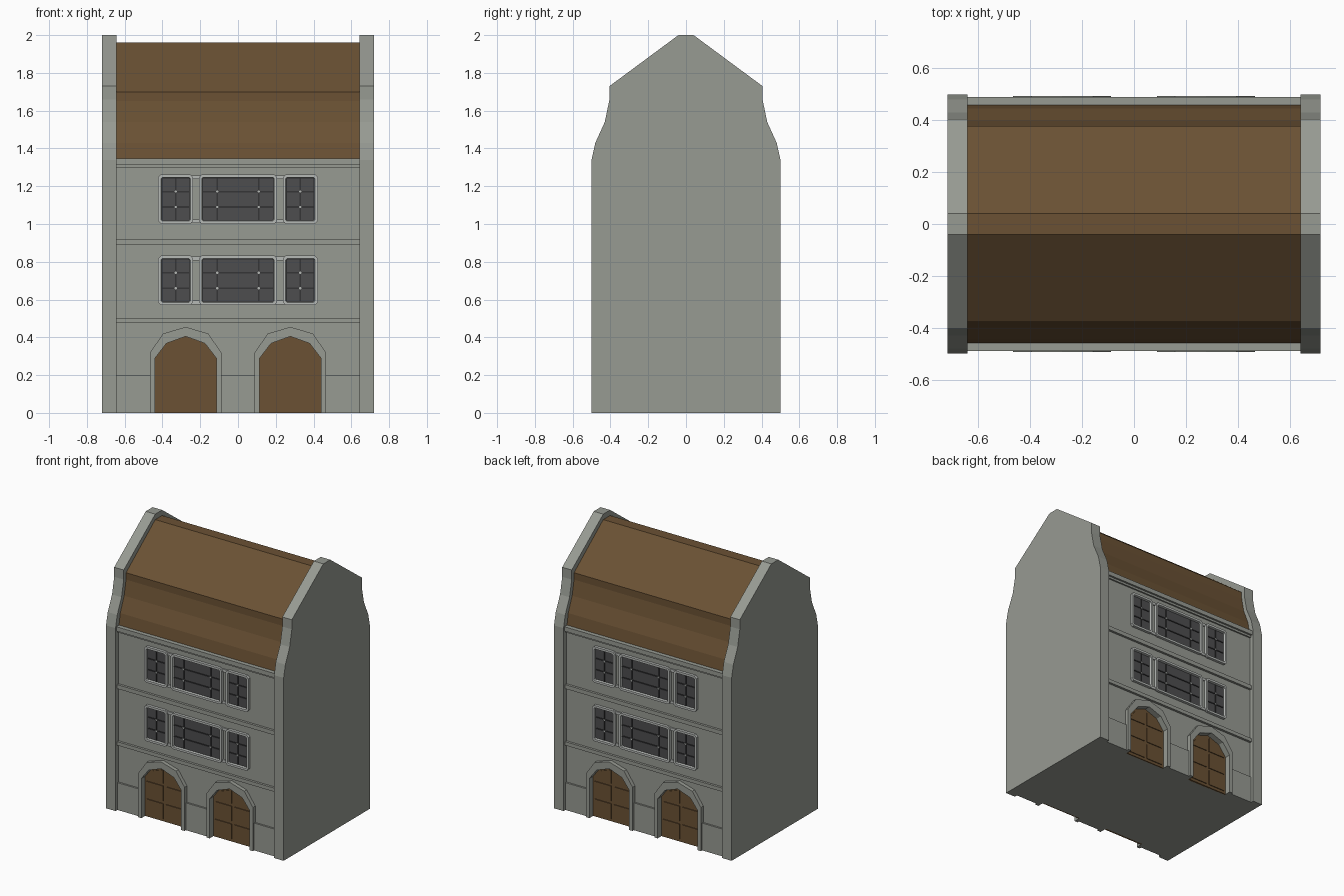
import bpy, bmesh, math

if "Cube" in bpy.data.objects:
    bpy.data.objects.remove(bpy.data.objects["Cube"])


def material(name, r, g, b):
    m = bpy.data.materials.new(name)
    m.diffuse_color = (r, g, b, 1)
    m.use_nodes = True
    m.node_tree.nodes["Principled BSDF"].inputs["Base Color"].default_value = m.diffuse_color
    return m


STONE = material("grey stone", 0.31, 0.325, 0.29)
TRIM = material("pale stone trim", 0.47, 0.49, 0.47)
WOOD = material("brown wood", 0.145, 0.083, 0.034)
GLASS = material("dark glass", 0.075, 0.075, 0.078)
LEAD = material("lead bars", 0.035, 0.035, 0.037)


def prism(bm, pts, a, b, axis="y"):
    """Extrude a closed profile from a to b; (x,z) along y or (y,z) along x."""
    place = (lambda p, d: (p[0], d, p[1])) if axis == "y" else (lambda p, d: (d, p[0], p[1]))
    lo = [bm.verts.new(place(p, a)) for p in pts]
    hi = [bm.verts.new(place(p, b)) for p in pts]
    n = len(pts)
    faces = [bm.faces.new(lo), bm.faces.new(hi)]
    for i in range(n):
        j = (i + 1) % n
        faces.append(bm.faces.new((lo[i], lo[j], hi[j], hi[i])))
    bmesh.ops.recalc_face_normals(bm, faces=faces)
    return faces[0]


def box(bm, x0, x1, y0, y1, z0, z1):
    return prism(bm, [(x0, z0), (x1, z0), (x1, z1), (x0, z1)], y0, y1)


def finish(bm, name, mats, both=True):
    """Make the object; facade parts are repeated on the back by a half turn."""
    me = bpy.data.meshes.new(name)
    bm.normal_update()
    bm.to_mesh(me)
    bm.free()
    for m in mats:
        me.materials.append(m)
    for side in ("front", "back") if both else ("",):
        ob = bpy.data.objects.new((side + "_" + name).strip("_"), me)
        bpy.context.collection.objects.link(ob)
        if side == "back":
            ob.rotation_euler.z = math.pi


def mirrored(half):
    return half + [(-y, z) for y, z in reversed(half)]


# Gable end walls
gable = mirrored([(-0.5, 0), (-0.5, 1.34), (-0.48, 1.43), (-0.43, 1.54),
                  (-0.405, 1.66), (-0.405, 1.73), (-0.04, 2.0)])
bm = bmesh.new()
for s in (-1, 1):
    prism(bm, gable, s * 0.643, s * 0.72, "x")
finish(bm, "gable_walls", [STONE], False)

# Curved roof between the gables
roof = mirrored([(-0.46, 1.34), (-0.445, 1.43), (-0.40, 1.54),
                 (-0.378, 1.65), (-0.378, 1.70), (-0.04, 1.96)])
bm = bmesh.new()
prism(bm, roof, -0.645, 0.645, "x")
finish(bm, "roof", [WOOD], False)

# House core behind the facades
bm = bmesh.new()
box(bm, -0.645, 0.645, -0.44, 0.44, 0, 1.34)
finish(bm, "core", [STONE], False)

DOORS = (-0.277, 0.277)


def arch(cx, w, spring, shoulder, top):
    """Faceted arch from left foot to right foot."""
    left = [(-w, 0), (-w, spring), (-w * 0.63, shoulder)]
    pts = left + [(0, top)] + [(-x, z) for x, z in reversed(left)]
    return [(cx + x, z) for x, z in pts]


def door_arch(cx):
    return arch(cx, 0.162, 0.29, 0.368, 0.405)


# Facade wall with the doorways cut into its lower edge
bm = bmesh.new()
outline = [(-0.645, 0)]
for cx in DOORS:
    outline += door_arch(cx)
outline += [(0.645, 0), (0.645, 1.34), (-0.645, 1.34)]
prism(bm, outline, -0.465, -0.43)
finish(bm, "facade_wall", [STONE])

# Plinth pieces beside the doors
bm = bmesh.new()
for x0, x1 in ((-0.645, -0.46), (-0.09, 0.09), (0.46, 0.645)):
    box(bm, x0, x1, -0.478, -0.46, 0, 0.2)
finish(bm, "plinth", [STONE])

# Floor ledges and stepped cornice
bm = bmesh.new()
for z0, z1, y in ((0.475, 0.502, -0.482), (0.89, 0.92, -0.482),
                  (1.30, 1.315, -0.476), (1.315, 1.347, -0.49)):
    box(bm, -0.645, 0.645, y, -0.45, z0, z1)
finish(bm, "ledges", [STONE])

# Door surrounds
bm = bmesh.new()
for cx in DOORS:
    prism(bm, arch(cx, 0.189, 0.32, 0.42, 0.455) + door_arch(cx)[::-1], -0.493, -0.44)
finish(bm, "door_surrounds", [STONE])

# Double doors with raised panels
bm = bmesh.new()
for cx in DOORS:
    prism(bm, door_arch(cx), -0.449, -0.435)
    for s in (-1, 1):
        for z0, z1 in ((0.02, 0.13), (0.15, 0.26)):
            xs = sorted((cx + s * 0.012, cx + s * 0.145))
            box(bm, xs[0], xs[1], -0.455, -0.445, z0, z1)
        prism(bm, [(cx + s * x, z) for x, z in
                   ((0.012, 0.28), (0.145, 0.28), (0.095, 0.35), (0.012, 0.38))], -0.455, -0.445)
finish(bm, "doors", [WOOD])

# Windows: chamfered frame with the glass inset into its front face
frames, bars, studs = bmesh.new(), bmesh.new(), bmesh.new()
for base in (0.57, 1.0):
    top = base + 0.263
    for cx, hw, uprights in ((-0.33, 0.093, (0,)), (0, 0.207, (-0.11, 0.11)), (0.33, 0.093, (0,))):
        c = 0.016
        half = [(hw - c, base), (hw, base + c), (hw, top - c), (hw - c, top)]
        pts = half + [(-x, z) for x, z in reversed(half)]
        face = prism(frames, [(cx + x, z) for x, z in pts], -0.485, -0.45)
        frames.normal_update()
        bmesh.ops.inset_individual(frames, faces=[face], thickness=0.017, depth=0)
        frames.normal_update()
        bmesh.ops.inset_individual(frames, faces=[face], thickness=0.004, depth=-0.015)
        face.material_index = 1
        # Lead bars and small pale studs at the crossings
        w, z0, z1 = hw - 0.022, base + 0.022, top - 0.022
        rows = (base + 0.09, base + 0.172)
        for z in rows:
            box(bars, cx - w, cx + w, -0.475, -0.468, z - 0.004, z + 0.004)
        for u in uprights:
            box(bars, cx + u - 0.004, cx + u + 0.004, -0.476, -0.468, z0, z1)
            for z in rows:
                box(studs, cx + u - 0.006, cx + u + 0.006, -0.478, -0.47, z - 0.006, z + 0.006)
    # Short links tying the three lights together
    for z in (base + 0.005, top - 0.025):
        for s in (-1, 1):
            x0, x1 = sorted((s * 0.195, s * 0.25))
            box(frames, x0, x1, -0.474, -0.455, z, z + 0.02)
finish(frames, "window_frames", [TRIM, GLASS])
finish(bars, "window_bars", [LEAD])
finish(studs, "window_studs", [TRIM])
